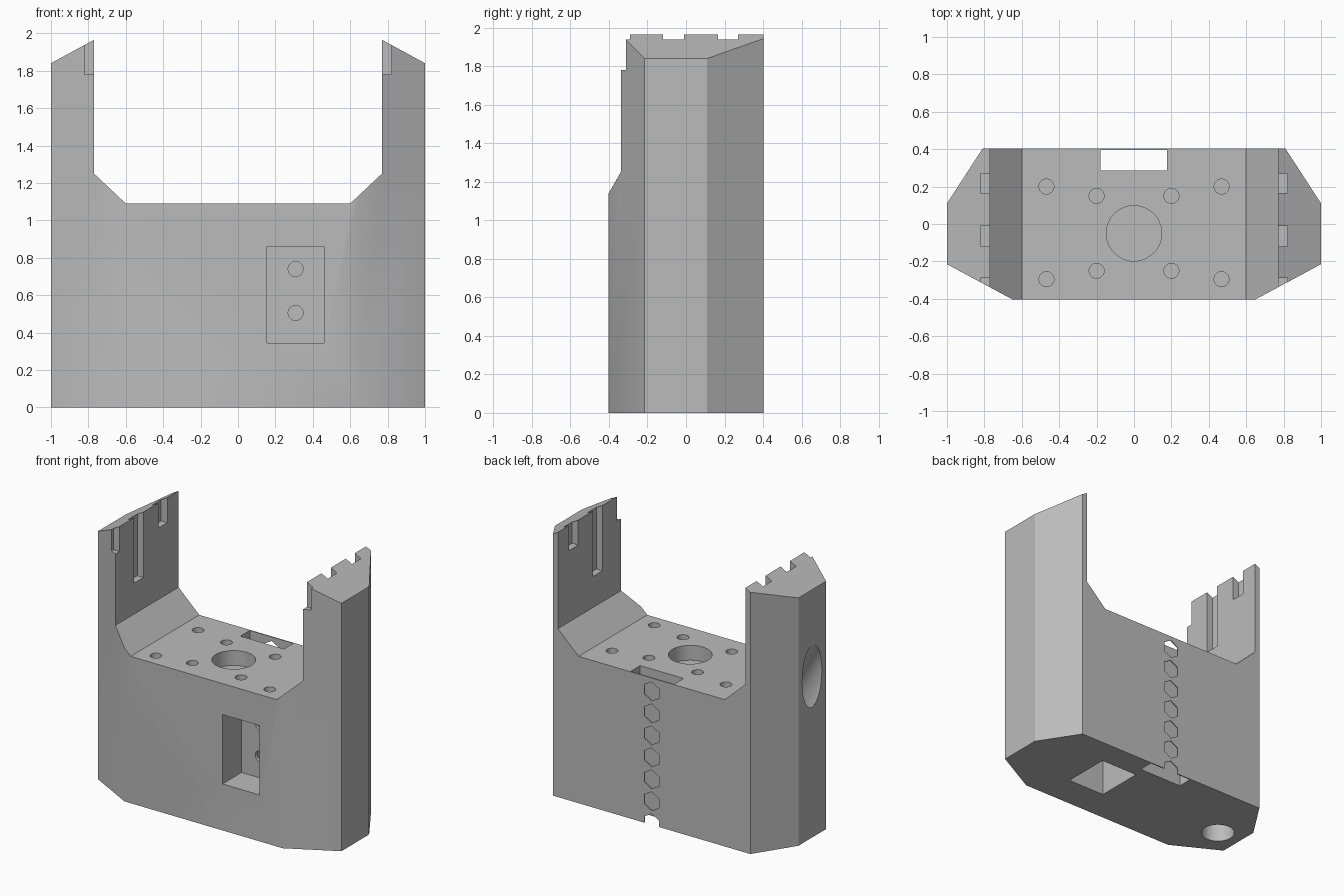
import bpy, bmesh, math
from mathutils import Matrix, Vector

cube = bpy.data.objects.get("Cube")
if cube:
    bpy.data.objects.remove(cube, do_unlink=True)

grey = bpy.data.materials.new("plain grey")
grey.use_nodes = True
COLOUR = (0.5, 0.5, 0.5, 1)
grey.diffuse_color = COLOUR
grey.node_tree.nodes["Principled BSDF"].inputs["Base Color"].default_value = COLOUR


def prism(name, points, start, sweep):
    """Extrude a closed loop of 3D points by the sweep vector."""
    bm = bmesh.new()
    face = bm.faces.new([bm.verts.new(Vector(p) + Vector(start)) for p in points])
    new = bmesh.ops.extrude_face_region(bm, geom=[face])["geom"]
    bmesh.ops.translate(bm, vec=sweep, verts=[v for v in new if isinstance(v, bmesh.types.BMVert)])
    bmesh.ops.recalc_face_normals(bm, faces=bm.faces)
    mesh = bpy.data.meshes.new(name)
    bm.to_mesh(mesh)
    bm.free()
    obj = bpy.data.objects.new(name, mesh)
    bpy.context.collection.objects.link(obj)
    mesh.materials.append(grey)
    return obj


def box(x0, x1, y0, y1, z0, z1):
    corners = [(x0, y0, z0), (x1, y0, z0), (x1, y1, z0), (x0, y1, z0)]
    return prism("box_cutter", corners, (0, 0, 0), (0, 0, z1 - z0))


def rod(start, direction, length, radius, sides=48):
    turn = Vector(direction).to_track_quat('Z', 'X')
    ring = [turn @ Vector((radius * math.cos(a), radius * math.sin(a), 0))
            for a in (math.tau * i / sides for i in range(sides))]
    return prism("rod_cutter", ring, start, Vector(direction).normalized() * length)


def combine(target, cutter, operation='DIFFERENCE'):
    """Apply a boolean and discard the cutter."""
    mod = target.modifiers.new("cut", 'BOOLEAN')
    mod.operation, mod.solver, mod.object = operation, 'EXACT', cutter
    graph = bpy.context.evaluated_depsgraph_get()
    graph.update()
    mesh = bpy.data.meshes.new_from_object(target.evaluated_get(graph))
    target.modifiers.clear()
    target.data = mesh
    bpy.data.objects.remove(cutter, do_unlink=True)


# Body: U-shaped front profile trimmed by an eight-sided plan
half = [(0.6, 1.09), (0.77, 1.25), (0.77, 1.965), (1.0, 1.84), (1.0, 0)]
profile = half + [(-x, z) for x, z in reversed(half)]
body = prism("housing_body", [(x, 0, z) for x, z in profile], (0, -0.6, 0), (0, 1.2, 0))
side = [(0.81, 0.403), (1.0, 0.11), (1.0, -0.215), (0.65, -0.403)]
plan = side + [(-x, y) for x, y in reversed(side)]
combine(body, prism("plan", [(x, y, 0) for x, y in plan], (0, 0, -0.1), (0, 0, 2.2)), 'INTERSECT')

# Guide slots on the inner faces of both arms
for s in (-1, 1):
    for y0, y1, z in ((-0.4, -0.29, 1.78), (-0.12, -0.01, 1.48), (0.165, 0.27, 1.78)):
        xs = sorted((s * 0.7, s * 0.82))
        combine(body, box(*xs, y0, y1, z, 2.1))

# Deck: centre recess and screw holes
combine(body, rod((0, -0.05, 0.98), (0, 0, 1), 0.3, 0.148))
for s in (-1, 1):
    for x, y in ((0.468, 0.2), (0.2, 0.15), (0.2, -0.25), (0.468, -0.295)):
        combine(body, rod((s * x, y, 0.94), (0, 0, 1), 0.3, 0.04, 32))

# Front pocket, cavity below and the two holes joining them
combine(body, box(0.155, 0.46, -0.6, -0.18, 0.345, 0.86))
combine(body, box(0.155, 0.46, -0.155, 0.205, -0.1, 0.88))
for z in (0.505, 0.74):
    combine(body, rod((0.308, -0.25, z), (0, 1, 0), 0.15, 0.04, 32))

# Rear vertical channel with a column of hexagonal windows
combine(body, box(-0.18, 0.177, 0.285, 0.395, -0.1, 1.3))
for i in range(7):
    combine(body, rod((0, 0.34, 0.012 + 0.163 * i), (0, 1, 0), 0.2, 0.07, 6))

# Cable tunnel: up from the base, then bending out through the side
combine(body, rod((-0.81, -0.05, -0.1), (0, 0, 1), 0.97, 0.115))
combine(body, rod((-0.79, -0.05, 0.835), (-0.5, 0, 0.866), 0.9, 0.115))

# Smooth shading with sharp corners
bpy.ops.object.select_all(action='DESELECT')
body.select_set(True)
bpy.context.view_layer.objects.active = body
bpy.ops.object.shade_smooth_by_angle(angle=math.radians(30))
